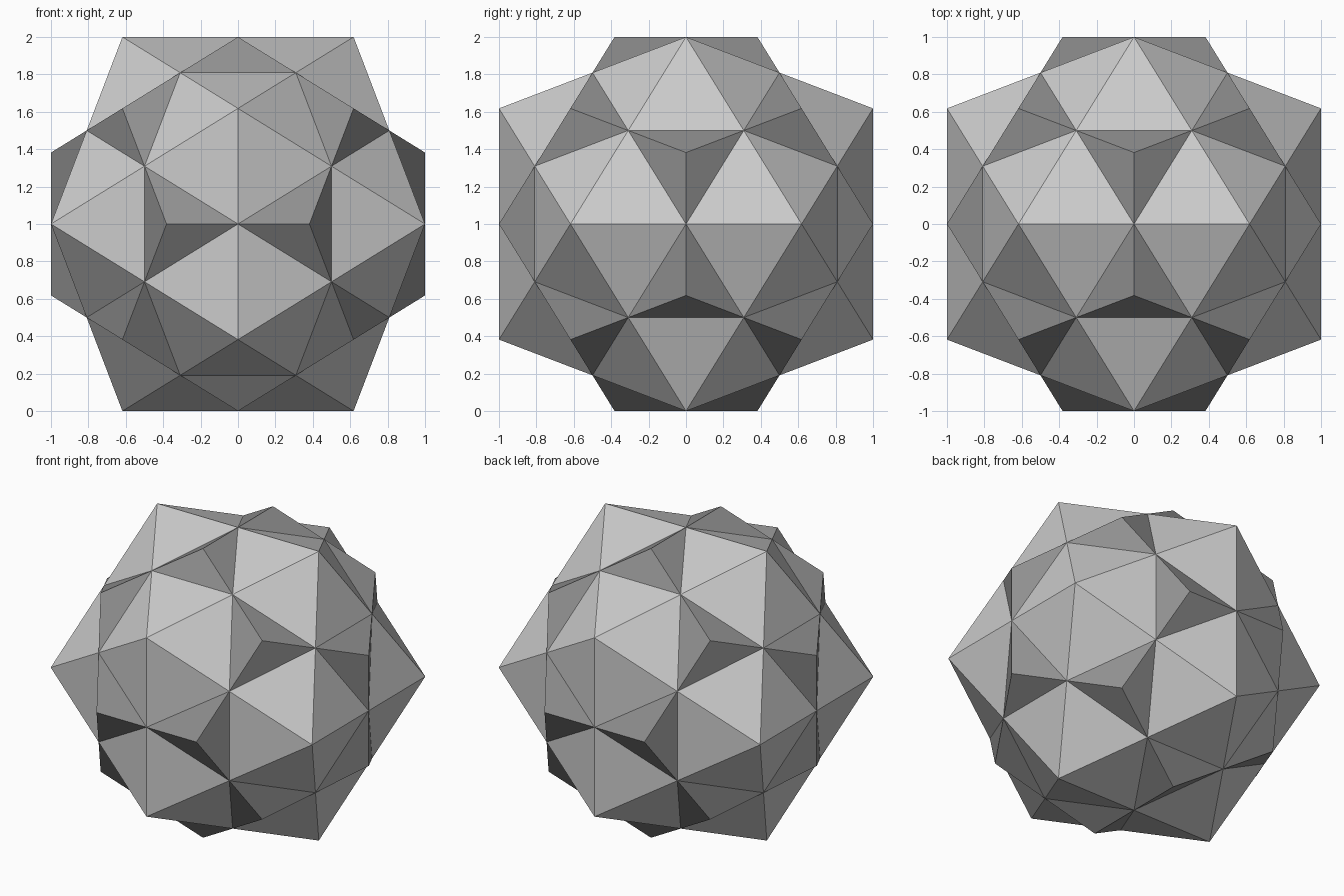
import bpy, bmesh, math
from mathutils import Vector
from itertools import product

if "Cube" in bpy.data.objects:
    bpy.data.objects.remove(bpy.data.objects["Cube"])

g = (math.sqrt(5) - 1) / 2          # 0.618
ICO_R = math.sqrt(1 + g * g)        # tips of the five-sided pyramids
DODE_R = g * math.sqrt(3)           # tips of the three-sided pyramids


def cyclic(a, b, c):
    return [(a, b, c), (b, c, a), (c, a, b)]


# Core: icosidodecahedron, the shared edge midpoints of both solids
pts = set()
for s, t, u in product((1, -1), repeat=3):
    pts.update(cyclic(s, 0, 0))
    pts.update(cyclic(s * 0.5, t * (1 + g) / 2, u * g / 2))

bm = bmesh.new()
for p in pts:
    bm.verts.new(Vector(p).normalized())
bmesh.ops.remove_doubles(bm, verts=bm.verts[:], dist=1e-4)
bmesh.ops.convex_hull(bm, input=bm.verts[:])
bmesh.ops.dissolve_limit(bm, angle_limit=math.radians(5),
                         verts=bm.verts[:], edges=bm.edges[:])

# Pyramids: icosahedron corners on pentagons, darker dodecahedron corners on triangles
pentagons = [f for f in bm.faces if len(f.verts) == 5]
triangles = [f for f in bm.faces if len(f.verts) == 3]
for faces, radius, slot in ((pentagons, ICO_R, 0), (triangles, DODE_R, 1)):
    for v in bmesh.ops.poke(bm, faces=faces)["verts"]:
        v.co = v.co.normalized() * radius
        for f in v.link_faces:
            f.material_index = slot

bmesh.ops.recalc_face_normals(bm, faces=bm.faces[:])
bmesh.ops.translate(bm, verts=bm.verts[:], vec=(0, 0, 1))

mesh = bpy.data.meshes.new("compound_polyhedron")
bm.to_mesh(mesh)
bm.free()

# Light grey icosahedron, dark grey dodecahedron
for name, value in (("light_grey", 0.8), ("dark_grey", 0.28)):
    mat = bpy.data.materials.new(name)
    mat.diffuse_color = (value, value, value, 1)
    mat.use_nodes = True
    mat.node_tree.nodes["Principled BSDF"].inputs["Base Color"].default_value = mat.diffuse_color
    mesh.materials.append(mat)

bpy.context.collection.objects.link(
    bpy.data.objects.new("compound_polyhedron", mesh))
